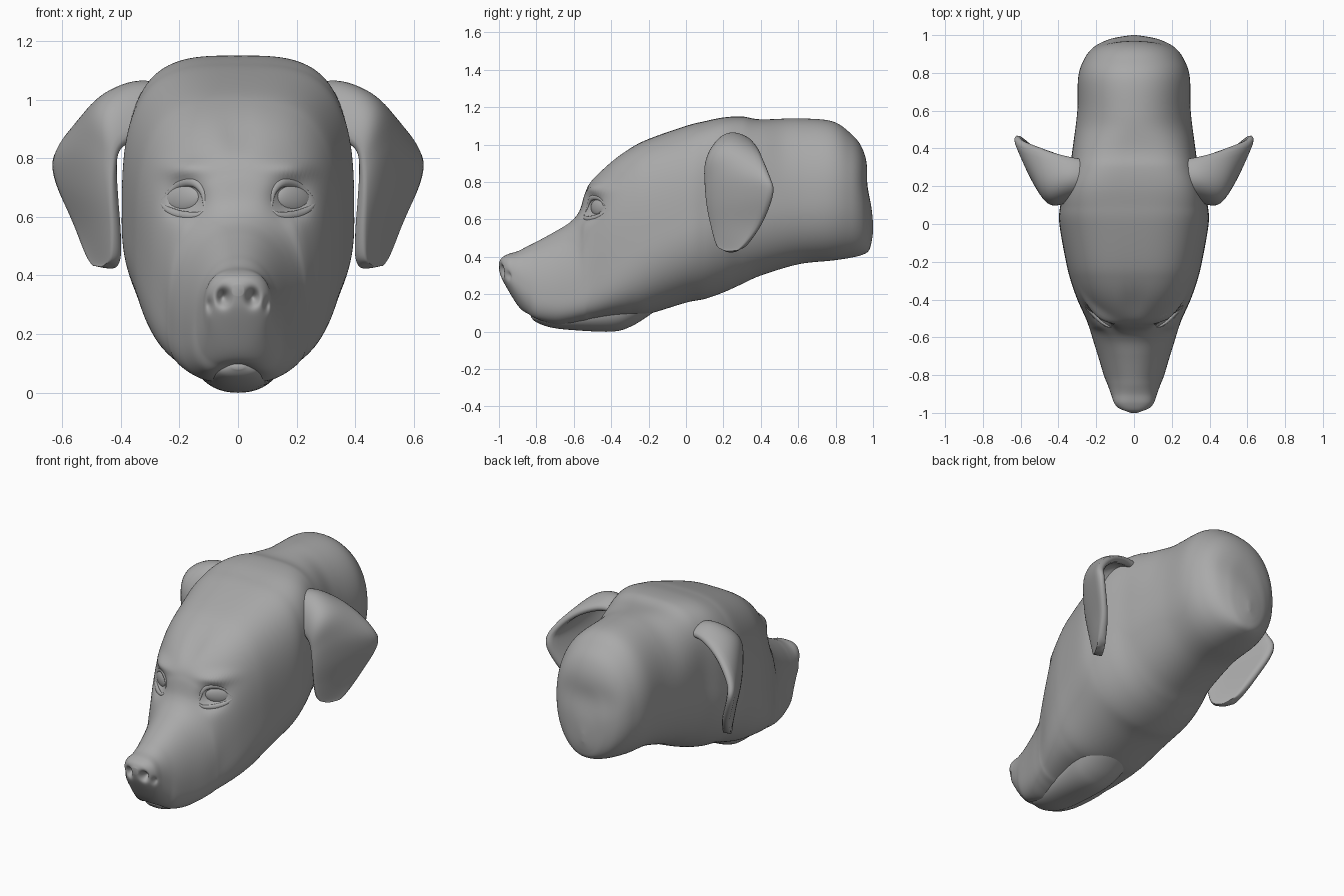
import bpy, bmesh, math
from mathutils import Vector
from mathutils.bvhtree import BVHTree

cube = bpy.data.objects.get("Cube")
if cube:
    bpy.data.objects.remove(cube, do_unlink=True)

clay = bpy.data.materials.new("clay grey")
clay.use_nodes = True
clay.diffuse_color = (0.4, 0.4, 0.4, 1)
clay.node_tree.nodes["Principled BSDF"].inputs["Base Color"].default_value = (0.4, 0.4, 0.4, 1)


def spline(rows, steps):
    """Smooth Catmull-Rom resampling of rows of values."""
    pts = [Vector(r) for r in rows]
    out = []
    for i in range(len(pts) - 1):
        p0, p1, p2 = pts[max(i - 1, 0)], pts[i], pts[i + 1]
        p3 = pts[min(i + 2, len(pts) - 1)]
        for k in range(steps):
            t = k / steps
            m1, m2 = (p2 - p0) / 2, (p3 - p1) / 2
            out.append(p1 + m1 * t + (3 * (p2 - p1) - 2 * m1 - m2) * t ** 2
                       + (2 * (p1 - p2) + m1 + m2) * t ** 3)
    return out + [pts[-1]]


def skin(rings, closed):
    """Bridge rows of points into a sheet or a capped tube."""
    bm = bmesh.new()
    vs = [[bm.verts.new(p) for p in ring] for ring in rings]
    n = len(vs[0])
    for a, b in zip(vs, vs[1:]):
        for j in range(n if closed else n - 1):
            k = (j + 1) % n
            bm.faces.new((a[j], a[k], b[k], b[j]))
    if closed:
        bm.faces.new(vs[0])
        bm.faces.new(vs[-1])
    bmesh.ops.recalc_face_normals(bm, faces=bm.faces)
    return bm


def finish(name, bm):
    mesh = bpy.data.meshes.new(name)
    for f in bm.faces:
        f.smooth = True
    bm.to_mesh(mesh)
    bm.free()
    obj = bpy.data.objects.new(name, mesh)
    mesh.materials.append(clay)
    bpy.context.collection.objects.link(obj)
    return obj


def power(v, n):
    return math.copysign(abs(v) ** (2 / n), v)


def hill(y, centre, size, sharp=2):
    return math.exp(-abs((y - centre) / size) ** sharp)


def loft(rows, steps, sides, top_n, low_n):
    """Superellipse sections along y: y, bottom, widest height, top, half width."""
    rings = []
    for y, low, mid, top, w in spline(rows, steps):
        ring = []
        for j in range(sides):
            a = math.tau * j / sides
            s, c = math.sin(a), math.cos(a)
            n = top_n(y) if s > 0 else low_n(y)
            h = top - mid if s > 0 else mid - low
            ring.append(Vector((w * power(c, n), y, mid + h * power(s, n))))
        rings.append(ring)
    return skin(rings, True)


def bump(p, centre, size):
    return math.prod(hill(a, b, s) for a, b, s in zip(p, centre, size))


# Head and neck in one loft
sections = [
    (-1, .33, .35, .37, .02), (-.985, .285, .335, .395, .07),
    (-.95, .22, .315, .415, .105), (-.9, .14, .28, .43, .122),
    (-.85, .08, .24, .455, .14), (-.8, .04, .2, .48, .16),
    (-.7, .03, .2, .535, .19), (-.62, .04, .22, .585, .215),
    (-.57, .05, .24, .645, .23), (-.54, .055, .26, .74, .24),
    (-.5, .065, .3, .815, .255), (-.4, .08, .38, .91, .3),
    (-.3, .085, .45, .98, .335), (-.2, .095, .5, 1.03, .36),
    (0, .155, .57, 1.1, .395), (.1, .175, .6, 1.125, .39),
    (.2, .21, .64, 1.145, .37), (.3, .255, .68, 1.15, .34),
    (.4, .3, .7, 1.135, .325), (.6, .36, .72, 1.14, .3),
    (.78, .38, .74, 1.125, .295), (.88, .395, .73, 1.06, .26),
    (.94, .41, .7, .985, .21), (.975, .43, .64, .87, .14),
    (.99, .47, .58, .7, .08), (1, .53, .56, .58, .01)]
head = loft(sections, 10, 120,
            lambda y: 2.15 + .95 * hill(y, -.02, .48, 8) + .6 * hill(y, .2, .15)
            + .5 * hill(y, -.97, .06),
            lambda y: 2.25 + 1.3 * hill(y, -.5, .24))

# Sculpt nostrils, sockets, brows, lip arch and the dent behind
for v in head.verts:
    p = Vector((abs(v.co.x), v.co.y, v.co.z))
    v.co.y += .05 * bump(p, (.05, -.98, .325), (.02, .06, .026))
    v.co.y += .02 * bump(p, (.098, -.95, .3), (.012, .05, .022))
    v.co.y += .065 * bump(p, (.175, -.5, .655), (.06, .12, .055))
    v.co.y -= .03 * bump(p, (.19, -.46, .765), (.09, .1, .03))
    v.co.z += .05 * bump(p, (0, -.8, .04), (.08, .08, .06))
    v.co.y -= .015 * bump(p, (0, .97, .79), (.2, .06, .09))
    v.co.z -= .012 * bump(p, (0, -.42, .9), (.05, .12, .1))
surface = BVHTree.FromBMesh(head)
finish("head", head)

# Lower jaw tucked under the lips
jaw = [(-.83, .08, .09, .1, .02), (-.8, .05, .08, .12, .07),
       (-.72, .022, .07, .14, .1), (-.6, .008, .08, .15, .125),
       (-.4, 0, .12, .2, .15), (-.3, .025, .15, .25, .16),
       (-.2, .085, .2, .3, .16), (-.1, .16, .22, .3, .1)]
finish("lower_jaw", loft(jaw, 6, 64, lambda y: 2, lambda y: 2.1))


def on_head(x, z, lift):
    hit = surface.ray_cast(Vector((x, -2, z)), Vector((0, 1, 0)))[0]
    return Vector((x, (hit.y if hit else -.45) + lift, z))


def eyelid(name, side, path, radius):
    """Soft tapered fold lying along the face."""
    pts = [on_head(side * x, z, radius * .5) for x, z in spline(path, 6)]
    last = len(pts) - 1
    rings = []
    for i, c in enumerate(pts):
        r = radius * (.2 + .8 * math.sin(math.pi * i / last))
        along = (pts[min(i + 1, last)] - pts[max(i - 1, 0)]).normalized()
        out = along.cross(Vector((0, 1, 0))).normalized()
        up = along.cross(out)
        rings.append([c + r * (1.5 * math.cos(a) * out + math.sin(a) * up)
                      for a in [math.tau * k / 12 for k in range(12)]])
    finish(name, skin(rings, True))


# Ear rows: front edge, middle and back edge, from root to tip
ear_rows = [
    (.22, .14, .87, .2, .22, 1, .2, .33, .98),
    (.33, .13, .865, .335, .21, 1.035, .33, .35, 1),
    (.4, .12, .83, .46, .18, .975, .48, .4, .945),
    (.415, .12, .76, .5, .2, .85, .605, .45, .83),
    (.415, .125, .67, .5, .22, .71, .62, .47, .74),
    (.41, .145, .55, .475, .235, .57, .55, .41, .58),
    (.415, .17, .46, .455, .24, .455, .505, .33, .47),
    (.435, .205, .432, .455, .24, .425, .478, .285, .437)]

for side, word in ((1, "left"), (-1, "right")):
    # Eyeball leaning with the face, and its lids
    bm = bmesh.new()
    bmesh.ops.create_uvsphere(bm, u_segments=32, v_segments=16, radius=1)
    inner, outer = on_head(side * .13, .665, .02), on_head(side * .25, .655, .02)
    for v in bm.verts:
        spot = (inner + outer) / 2 + (outer - inner) * side * v.co.x * .55
        v.co = spot + Vector((0, v.co.y * .03, v.co.z * .05))
    finish(word + "_eye", bm)
    eyelid(word + "_upper_lid", side,
           [(.112, .625), (.118, .685), (.15, .718), (.205, .708), (.265, .65)], .011)
    eyelid(word + "_lower_lid", side,
           [(.112, .625), (.14, .605), (.19, .605), (.235, .622), (.265, .65)], .01)

    # Drooping ear sheet, thickened and rounded
    rings = []
    for row in spline(ear_rows, 4):
        f, m, b = (Vector((side * row[i], row[i + 1], row[i + 2])) for i in (0, 3, 6))
        ring = []
        for k in range(11):
            t = k / 10
            ring.append(f * (1 - t) * (1 - 2 * t) + m * 4 * t * (1 - t) + b * t * (2 * t - 1))
        rings.append(ring)
    ear = finish(word + "_ear", skin(rings, False))
    solid = ear.modifiers.new("thickness", "SOLIDIFY")
    solid.thickness = .045
    solid.offset = 0
    rounding = ear.modifiers.new("rounding", "SUBSURF")
    rounding.levels = rounding.render_levels = 1
